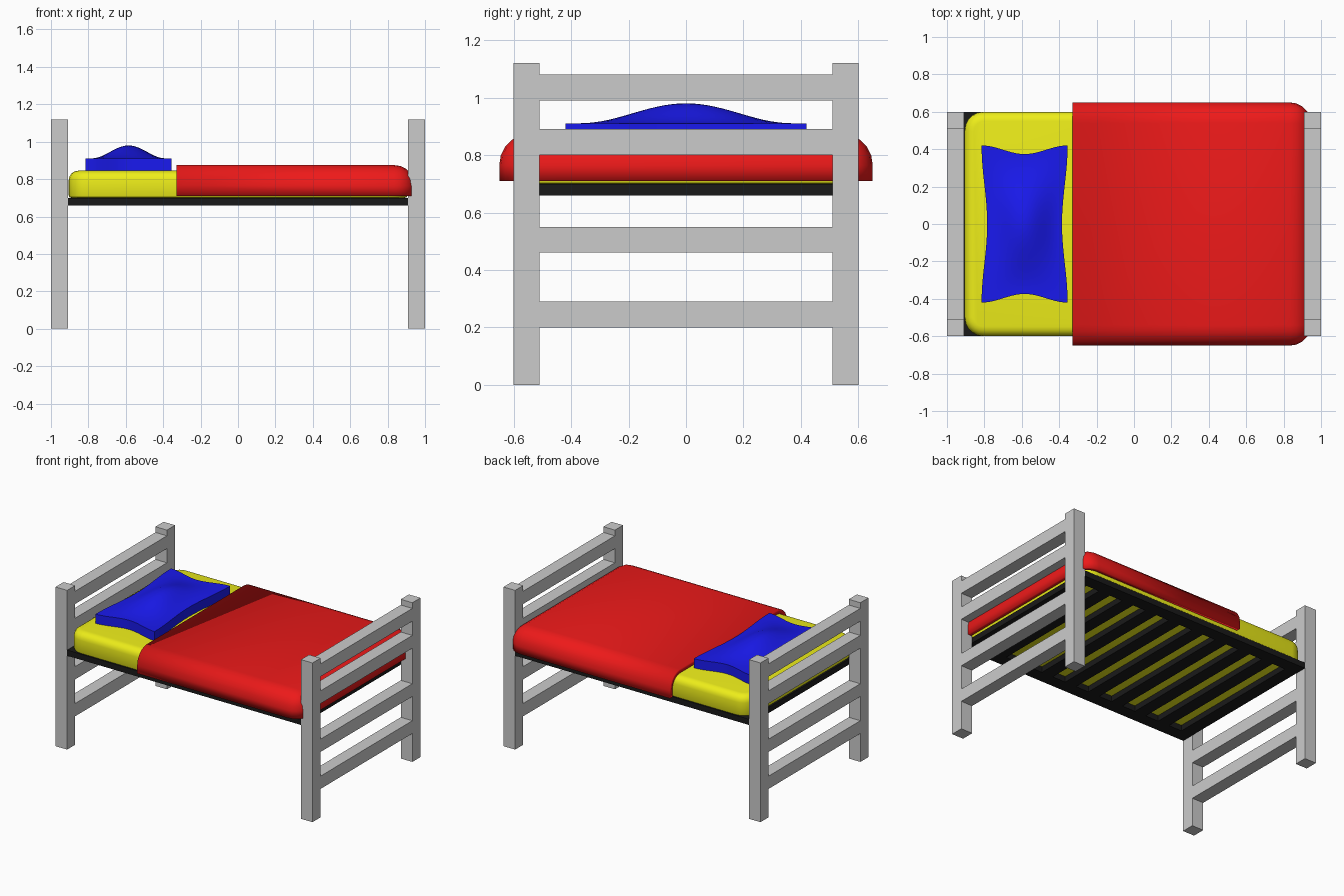
import bpy, bmesh, math

if "Cube" in bpy.data.objects:
    bpy.data.objects.remove(bpy.data.objects["Cube"])


def material(name, color):
    m = bpy.data.materials.new(name)
    m.diffuse_color = (*color, 1)
    m.use_nodes = True
    m.node_tree.nodes["Principled BSDF"].inputs["Base Color"].default_value = m.diffuse_color
    return m


BLACK = material("black", (0.01, 0.01, 0.01))
YELLOW = material("yellow", (0.85, 0.85, 0.01))
RED = material("red", (0.85, 0.01, 0.01))
BLUE = material("blue", (0.01, 0.01, 0.85))


def add_box(bm, x0, x1, y0, y1, z0, z1):
    geo = bmesh.ops.create_cube(bm, size=1)
    for v in geo["verts"]:
        v.co.x = x0 if v.co.x < 0 else x1
        v.co.y = y0 if v.co.y < 0 else y1
        v.co.z = z0 if v.co.z < 0 else z1


def finish(bm, name, mat=None, smooth=False):
    bmesh.ops.recalc_face_normals(bm, faces=bm.faces)
    me = bpy.data.meshes.new(name)
    bm.to_mesh(me)
    bm.free()
    ob = bpy.data.objects.new(name, me)
    bpy.context.collection.objects.link(ob)
    if mat:
        me.materials.append(mat)
    if smooth:
        bpy.ops.object.select_all(action='DESELECT')
        bpy.context.view_layer.objects.active = ob
        ob.select_set(True)
        bpy.ops.object.shade_smooth_by_angle(angle=math.radians(40))
    return ob


def box(name, *dims, mat=None):
    bm = bmesh.new()
    add_box(bm, *dims)
    return finish(bm, name, mat)


def bevel(bm, test, offset, segments):
    edges = [e for e in bm.edges if test(e.verts[0].co, e.verts[1].co)]
    bmesh.ops.bevel(bm, geom=edges, offset=offset, segments=segments,
                    profile=0.5, affect='EDGES', clamp_overlap=True)


# Head and foot ends: two posts and four rails each
for end, x0, x1 in (("head", -1, -0.91), ("foot", 0.91, 1)):
    for side, y0, y1 in (("front", -0.60, -0.51), ("back", 0.51, 0.60)):
        box(f"{end}_{side}_post", x0, x1, y0, y1, 0, 1.12)
    for i, z in enumerate((0.20, 0.46, 0.80, 0.99)):
        box(f"{end}_rail_{i + 1}", x0, x1, -0.51, 0.51, z, z + 0.09)

# Slatted base
Z0, Z1, B = 0.66, 0.70, 0.09
bm = bmesh.new()
for s in (-1, 1):
    add_box(bm, -0.91, 0.91, min(s * 0.60, s * (0.60 - B)), max(s * 0.60, s * (0.60 - B)), Z0, Z1)
    add_box(bm, min(s * 0.91, s * (0.91 - B)), max(s * 0.91, s * (0.91 - B)), -0.60 + B, 0.60 - B, Z0, Z1)
GAPS = 9
pitch = (2 * (0.91 - B) + B) / GAPS
for i in range(1, GAPS):
    x = -0.91 + i * pitch
    add_box(bm, x, x + B, -0.60 + B, 0.60 - B, Z0, Z1)
finish(bm, "slatted_base", BLACK)

# Mattress
MT, MB = 0.845, 0.70
bm = bmesh.new()
add_box(bm, -0.905, 0.905, -0.60, 0.60, MB, MT)
bevel(bm, lambda a, b: abs(a.z - b.z) > 0.1, 0.10, 5)
bevel(bm, lambda a, b: min(a.z, b.z) > MT - 1e-4, 0.05, 4)
bevel(bm, lambda a, b: max(a.z, b.z) < MB + 1e-4, 0.012, 2)
finish(bm, "mattress", YELLOW, True)

# Blanket: rounded shell, open below and at the head end
BX, BZ, BT = -0.33, 0.71, 0.875
bm = bmesh.new()
add_box(bm, BX, 0.945, -0.65, 0.65, BZ, BT)
bm.faces.ensure_lookup_table()
bevel(bm, lambda a, b: (min(a.z, b.z) > BT - 1e-4 and max(a.x, b.x) > 0)
      or (abs(a.z - b.z) > 0.1 and min(a.x, b.x) > 0), 0.11, 5)
bm.normal_update()
bmesh.ops.recalc_face_normals(bm, faces=bm.faces)
opened = [f for f in bm.faces if all(v.co.z < BZ + 1e-4 for v in f.verts)
          or all(v.co.x < BX + 1e-4 for v in f.verts)]
bmesh.ops.delete(bm, geom=opened, context='FACES')
blanket = finish(bm, "blanket", RED, True)
sol = blanket.modifiers.new("thickness", 'SOLIDIFY')
sol.thickness = 0.028
sol.offset = -1
# keep the sharp-edge smoothing after the thickness
if len(blanket.modifiers) > 1:
    blanket.modifiers.move(len(blanket.modifiers) - 1, 0)

# Pillow: pinched outline, domed top, straight side band
bm = bmesh.new()
bmesh.ops.create_grid(bm, x_segments=20, y_segments=28, size=1)
for v in bm.verts:
    u, w = v.co.x, v.co.y
    cu, cw = math.cos(u * math.pi / 2) ** 2, math.cos(w * math.pi / 2) ** 2
    v.co = (-0.585 + u * (0.23 - 0.03 * cw), w * (0.42 - 0.046 * cu), 0.91 + 0.07 * cu * cw)
ext = bmesh.ops.extrude_face_region(bm, geom=bm.faces[:])
for g in ext["geom"]:
    if isinstance(g, bmesh.types.BMVert):
        g.co.z = 0.843
finish(bm, "pillow", BLUE, True)
